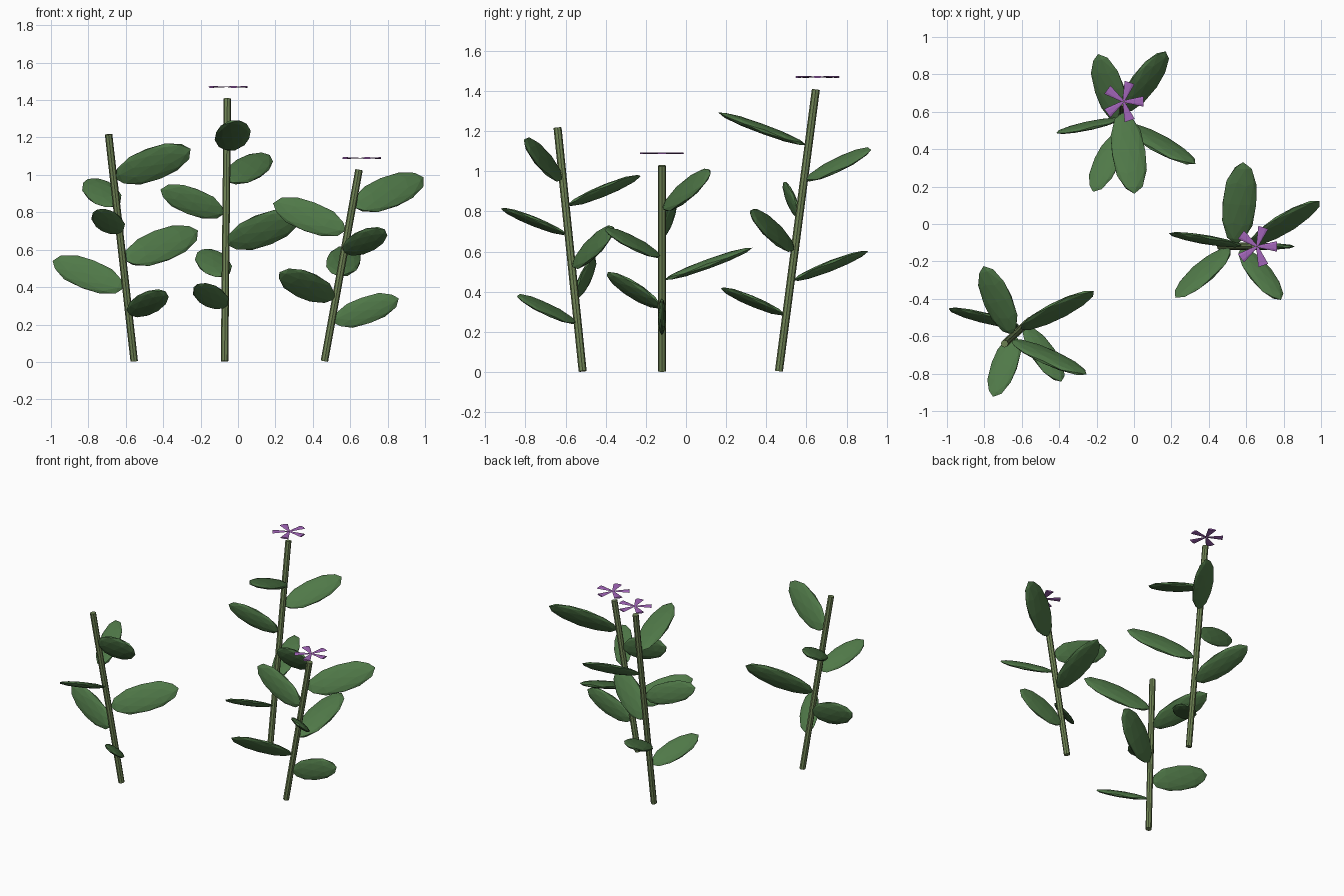
import bpy, bmesh
from math import sin, cos, pi
from mathutils import Vector, Matrix

if "Cube" in bpy.data.objects:
    bpy.data.objects.remove(bpy.data.objects["Cube"])

UP = Vector((0, 0, 1))

def material(name, rgb):
    m = bpy.data.materials.new(name)
    m.diffuse_color = (*rgb, 1)
    m.use_nodes = True
    m.node_tree.nodes["Principled BSDF"].inputs["Base Color"].default_value = m.diffuse_color
    return m

STEM = material("stem_green", (0.16, 0.23, 0.09))
LEAF = material("leaf_green", (0.08, 0.19, 0.065))
PETAL = material("petal_purple", (0.36, 0.13, 0.48))

def finish(bm, name, mat):
    bmesh.ops.recalc_face_normals(bm, faces=bm.faces)
    me = bpy.data.meshes.new(name)
    bm.to_mesh(me)
    bm.free()
    me.materials.append(mat)
    ob = bpy.data.objects.new(name, me)
    bpy.context.collection.objects.link(ob)
    return ob

def aim(centre, direction):
    # shortest turn from z to the direction, so leaf blades roll with heading
    return Matrix.Translation(centre) @ UP.rotation_difference(direction).to_matrix().to_4x4()

def stem(name, base, top):
    bm = bmesh.new()
    bmesh.ops.create_cone(bm, cap_ends=True, segments=8, radius1=0.02, radius2=0.02,
                          depth=(top - base).length,
                          matrix=aim((base + top) / 2, (top - base).normalized()))
    finish(bm, name, STEM)

def leaf(name, root, heading, half):
    d = Vector((0.94 * cos(heading), 0.94 * sin(heading), 0.342)).normalized()
    bm = bmesh.new()
    size = Matrix.Diagonal((half * 0.4, half * 0.1, half, 1))
    bmesh.ops.create_icosphere(bm, subdivisions=2, radius=1,
                               matrix=aim(root + d * half * 1.05, d) @ size)
    finish(bm, name, LEAF)

def flower(name, centre):
    # five flattened wedges, narrow in the middle
    bm = bmesh.new()
    for k in range(5):
        m = (Matrix.Translation(centre) @ Matrix.Rotation(k * 2 * pi / 5, 4, 'Z')
             @ Matrix.Translation((0.055, 0, 0)) @ Matrix.Diagonal((1, 1, 0.2, 1))
             @ Matrix.Rotation(pi / 2, 4, 'Y'))
        bmesh.ops.create_cone(bm, cap_ends=True, segments=6, radius1=0.006,
                              radius2=0.028, depth=0.104, matrix=m)
    finish(bm, name, PETAL)

# base, top, has a flower
plants = [
    ((0.462, -0.12, 0.004), (0.647, -0.12, 1.028), True),
    ((-0.555, -0.515, 0.004), (-0.692, -0.64, 1.217), False),
    ((-0.072, 0.463, 0.004), (-0.057, 0.647, 1.408), True),
]

for p, (base, top, blooms) in enumerate(plants):
    base, top = Vector(base), Vector(top)
    stem(f"stem_{p + 1}", base, top)
    # six spiralling leaves in three repeating sizes
    for i in range(6):
        leaf(f"leaf_{p + 1}_{i + 1}", base.lerp(top, 0.2 + 0.12 * i),
             -(p + 2.4 * i), (0.187, 0.211, 0.235)[i % 3])
    if blooms:
        flower(f"flower_{p + 1}", top + (top - base).normalized() * 0.063)
